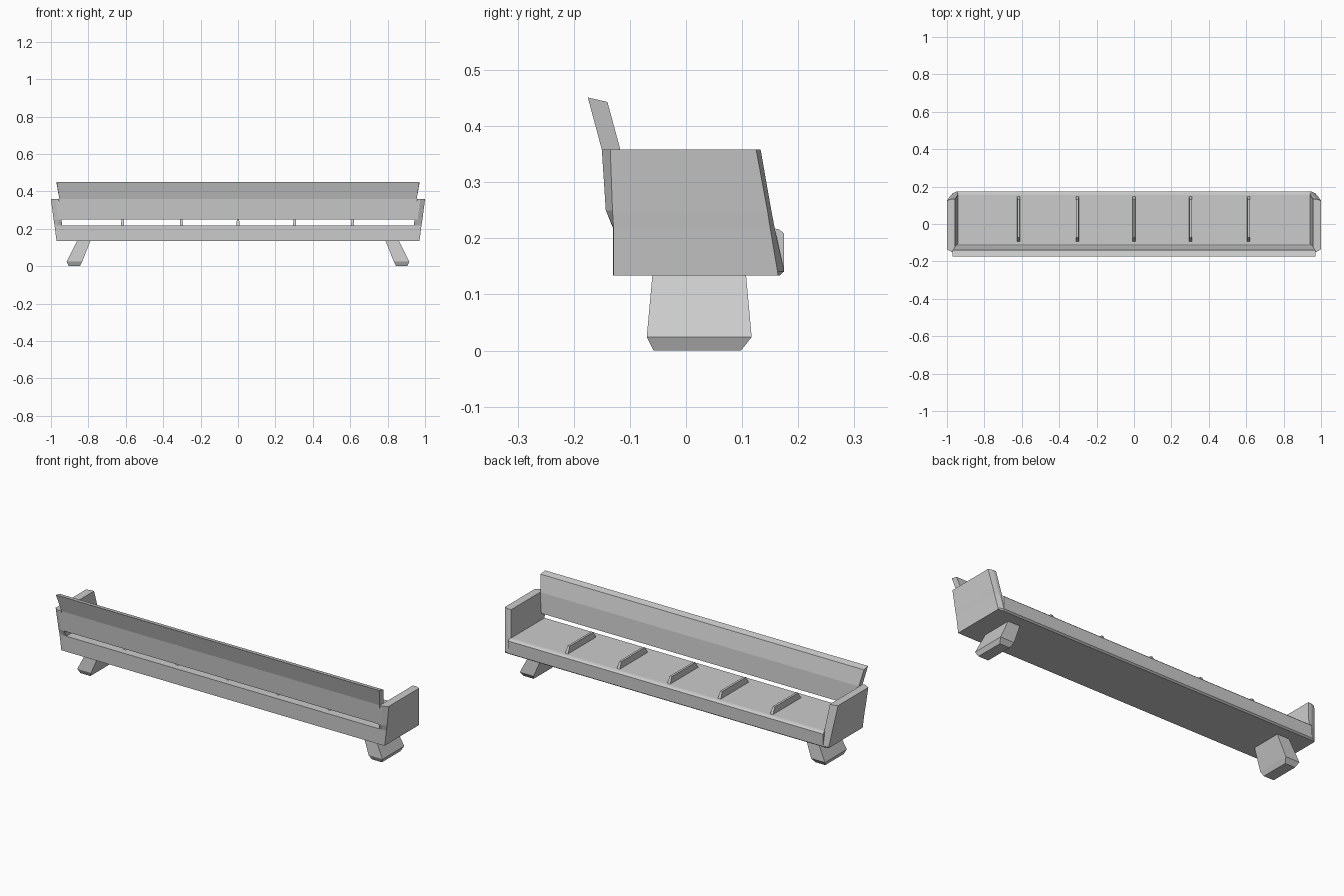
import bpy, bmesh

if "Cube" in bpy.data.objects:
    bpy.data.objects.remove(bpy.data.objects["Cube"])


def loft(name, rings, mirrored=False):
    """Skin a stack of matching rings and cap both ends; optionally mirror in x."""
    bm = bmesh.new()
    loops = [[bm.verts.new(p) for p in r] for r in rings]
    n = len(loops[0])
    for a, b in zip(loops, loops[1:]):
        for i in range(n):
            j = (i + 1) % n
            bm.faces.new((a[i], a[j], b[j], b[i]))
    bm.faces.new(loops[0][::-1])
    bm.faces.new(loops[-1])
    bmesh.ops.recalc_face_normals(bm, faces=bm.faces)
    me = bpy.data.meshes.new(name)
    bm.to_mesh(me)
    bm.free()
    ob = bpy.data.objects.new(name, me)
    bpy.context.collection.objects.link(ob)
    if mirrored:
        ob.modifiers.new("Mirror", 'MIRROR')
    return ob


def extrude_x(name, profile, x0, x1):
    return loft(name, [[(x, y, z) for y, z in profile] for x in (x0, x1)])


# Seat slab with bevelled front lip
seat = [(-0.13, 0.134), (-0.13, 0.218), (0.155, 0.218), (0.166, 0.216),
        (0.175, 0.208), (0.175, 0.141), (0.166, 0.134)]
extrude_x("seat", seat, -0.945, 0.945)

# Backrest, kinked at arm height and flaring outwards at the top
# (half width, back y, back z, front y, front z)
back = [(0.95, -0.143, 0.25, -0.108, 0.25),
        (0.955, -0.15, 0.358, -0.117, 0.358),
        (0.97, -0.175, 0.451, -0.14, 0.443)]
loft("backrest", [[(-w, yb, zb), (w, yb, zb), (w, yf, zf), (-w, yf, zf)]
                  for w, yb, zb, yf, zf in back])

# Arms: plan outline lofted upwards, with chamfered back and front corners
# (z, outer x, inner x, outer back y, inner back y, outer front y, inner front y)
arm = [(0.134, 0.97, 0.935, -0.129, -0.13, 0.164, 0.167),
       (0.141, 0.971, 0.936, -0.129, -0.13, 0.163, 0.175),
       (0.218, 0.981, 0.94, -0.129, -0.13, 0.15, 0.158),
       (0.25, 0.986, 0.944, -0.131, -0.143, 0.145, 0.152),
       (0.358, 1.0, 0.957, -0.135, -0.15, 0.125, 0.133)]
loft("arms", [[(xo, yob, z), (xo - 0.025, yib, z), (xi, yib, z),
               (xi, yif, z), (xo - 0.025, yif, z), (xo, yof, z)]
              for z, xo, xi, yob, yib, yof, yif in arm], mirrored=True)

# Splayed legs with bevelled feet (z, inner x, outer x, back y, front y)
leg = [(0.0, 0.845, 0.905, -0.058, 0.098),
       (0.024, 0.833, 0.916, -0.07, 0.117),
       (0.145, 0.785, 0.856, -0.059, 0.106)]
loft("legs", [[(xi, yb, z), (xo, yb, z), (xo, yf, z), (xi, yf, z)]
              for z, xi, xo, yb, yf in leg], mirrored=True)

# Seat dividers, tapered towards the top
for i, x in enumerate((-0.617, -0.303, 0.0, 0.303, 0.613)):
    loft(f"divider_{i + 1}",
         [[(x - w, yb, z), (x + w, yb, z), (x + w, yf, z), (x - w, yf, z)]
          for z, w, yb, yf in ((0.21, 0.009, -0.098, 0.152), (0.252, 0.006, -0.072, 0.13))])
